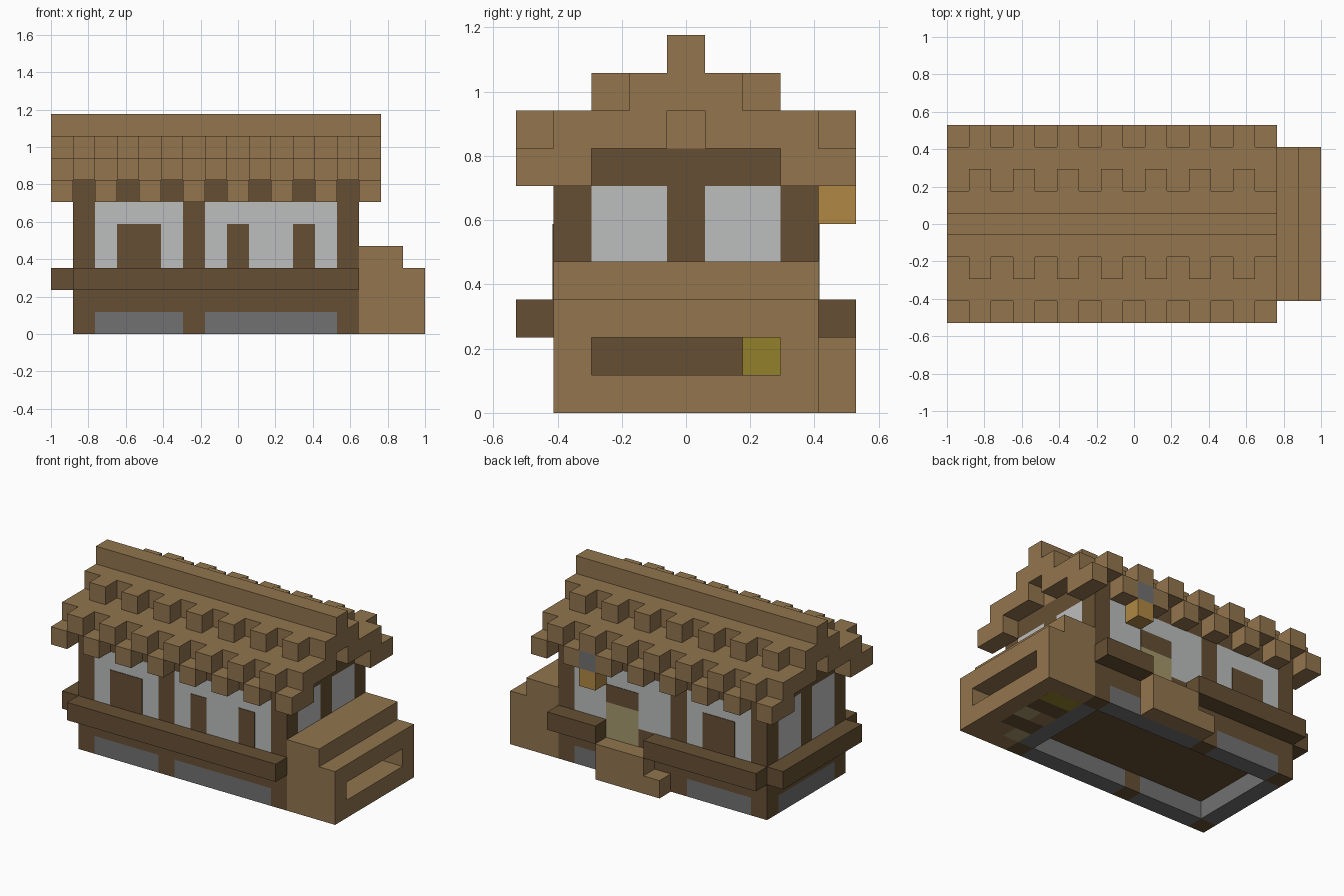
import bpy, bmesh
from mathutils import Vector

if "Cube" in bpy.data.objects:
    bpy.data.objects.remove(bpy.data.objects["Cube"], do_unlink=True)

U = 2 / 17                              # one block
ORIGIN = Vector((-1, -4.5 * U, 0))


def material(name, rgb):
    col = [(c / 255 / 12.92) if c < 11 else ((c / 255 + 0.055) / 1.055) ** 2.4 for c in rgb] + [1]
    m = bpy.data.materials.new(name)
    m.use_nodes = True
    m.diffuse_color = col
    m.node_tree.nodes["Principled BSDF"].inputs["Base Color"].default_value = col
    return m


WOOD = material("light wood", (146, 117, 78))
DARK = material("dark wood", (102, 79, 51))
PLASTER = material("plaster", (188, 190, 189))
STONE = material("stone", (113, 113, 113))
ORANGE = material("lantern orange", (176, 136, 68))
YELLOW = material("straw yellow", (146, 128, 44))
TAN = material("door tan", (165, 152, 108))


def part(name, mat, *boxes):
    """Join boxes, each given as block ranges (x0, x1, y0, y1, z0, z1)."""
    bm = bmesh.new()
    for x0, x1, y0, y1, z0, z1 in boxes:
        lo, hi = Vector((x0, y0, z0)), Vector((x1, y1, z1))
        made = bmesh.ops.create_cube(bm, size=1)["verts"]
        for v in made:
            p = (lo + hi) / 2 + Vector(a * b for a, b in zip(v.co, hi - lo))
            v.co = ORIGIN + p * U
    mesh = bpy.data.meshes.new(name)
    bm.to_mesh(mesh)
    bm.free()
    mesh.materials.append(mat)
    ob = bpy.data.objects.new(name, mesh)
    bpy.context.collection.objects.link(ob)
    return ob


def both(x0, x1, y0, y1, z0, z1):
    """A box and its mirror from front to back."""
    return [(x0, x1, y0, y1, z0, z1), (x0, x1, 9 - y1, 9 - y0, z0, z1)]


# Stone footing, a one-block ring open underneath
part("stone_footing", STONE,
     *both(2, 6, 1, 2, 0, 1), *both(7, 13, 1, 2, 0, 1),
     (1, 2, 2, 7, 0, 1), (13, 14, 2, 7, 0, 1))
part("footing_posts", DARK, *[b for x in (1, 6, 13) for b in both(x, x + 1, 1, 2, 0, 1)])

# Floor block and projecting belt
part("floor", DARK, (1, 14, 1, 8, 1, 3))
part("belt", DARK, (1, 14, 0, 1, 2, 3), (0, 1, 1, 8, 2, 3),
     (1, 8, 8, 9, 2, 3), (11, 14, 8, 9, 2, 3))

# Timber frame and plaster panels
part("wall_posts", DARK,
     *[b for x in (1, 6, 13) for b in both(x, x + 1, 1, 2, 3, 6)],
     (1, 2, 4, 5, 3, 6), (13, 14, 4, 5, 3, 6))
part("wall_plate", DARK, (1, 14, 1, 8, 6, 7))
part("wall_panels", PLASTER,
     *both(2, 6, 1, 2, 3, 6), *both(7, 13, 1, 2, 3, 6),
     *[b for x in (1, 13) for b in both(x, x + 1, 2, 4, 3, 6)])

# Windows and door as thin plates
T = 0.03
part("front_windows", DARK, *[(a, b, 1 - T, 1 + T, 3, 5) for a, b in ((3, 5), (8, 9), (11, 12))])
part("back_window", DARK, (3, 5, 8 - T, 8 + T, 3, 5))
part("door", TAN, (9, 11, 8 - T, 8 + T, 2, 4))
part("door_head", DARK, (9, 11, 8 - T, 8 + T, 4, 5))

# Stepped roof with alternating eave blocks
part("roof_slab", WOOD, (1, 14, 1, 8, 7, 8),
     *[b for x in (0, 14) for b in both(x, x + 1, 1, 4, 7, 8)])
part("roof_upper_slab", WOOD, (0, 15, 3, 6, 8, 9))
part("roof_ridge", WOOD, (0, 15, 4, 5, 9, 10))
part("gable_brackets", WOOD, *both(0, 1, 1, 2, 6, 7), *both(14, 15, 1, 2, 6, 7))
odd, even = range(1, 15, 2), range(0, 15, 2)
part("eave_low_blocks", WOOD, *[b for x in even for b in both(x, x + 1, 0, 1, 6, 7)])
part("eave_high_blocks", WOOD, *[b for x in odd for b in both(x, x + 1, 0, 1, 7, 8)])
part("upper_eave_blocks", WOOD, *[b for x in odd for b in both(x, x + 1, 2, 3, 8, 9)])

# Lantern hung beside the door
part("lantern_hook", STONE, (11, 12, 8, 9, 6, 7))
part("lantern", ORANGE, (11, 12, 8, 9, 5, 6))

# Door steps
part("door_steps", WOOD, (8, 11, 8, 9, 0, 2), (7, 8, 8, 9, 0, 1))

# Side annex with a long open slot
part("annex", WOOD, (14, 17, 1, 8, 0, 1), *both(14, 17, 1, 2, 1, 2),
     (14, 17, 1, 8, 2, 3), (14, 16, 1, 8, 3, 4))
part("annex_straw", YELLOW, (14, 15, 6, 7, 1, 2), (14, 16, 6, 7, -0.001, T))
part("annex_base_dark", DARK, *[(14, 16, y, y + 1, -0.001, T) for y in (3, 5)])
part("annex_base_tan", TAN, (15, 16, 4, 5, -0.001, T), (14, 15, 2, 3, -0.001, T))
